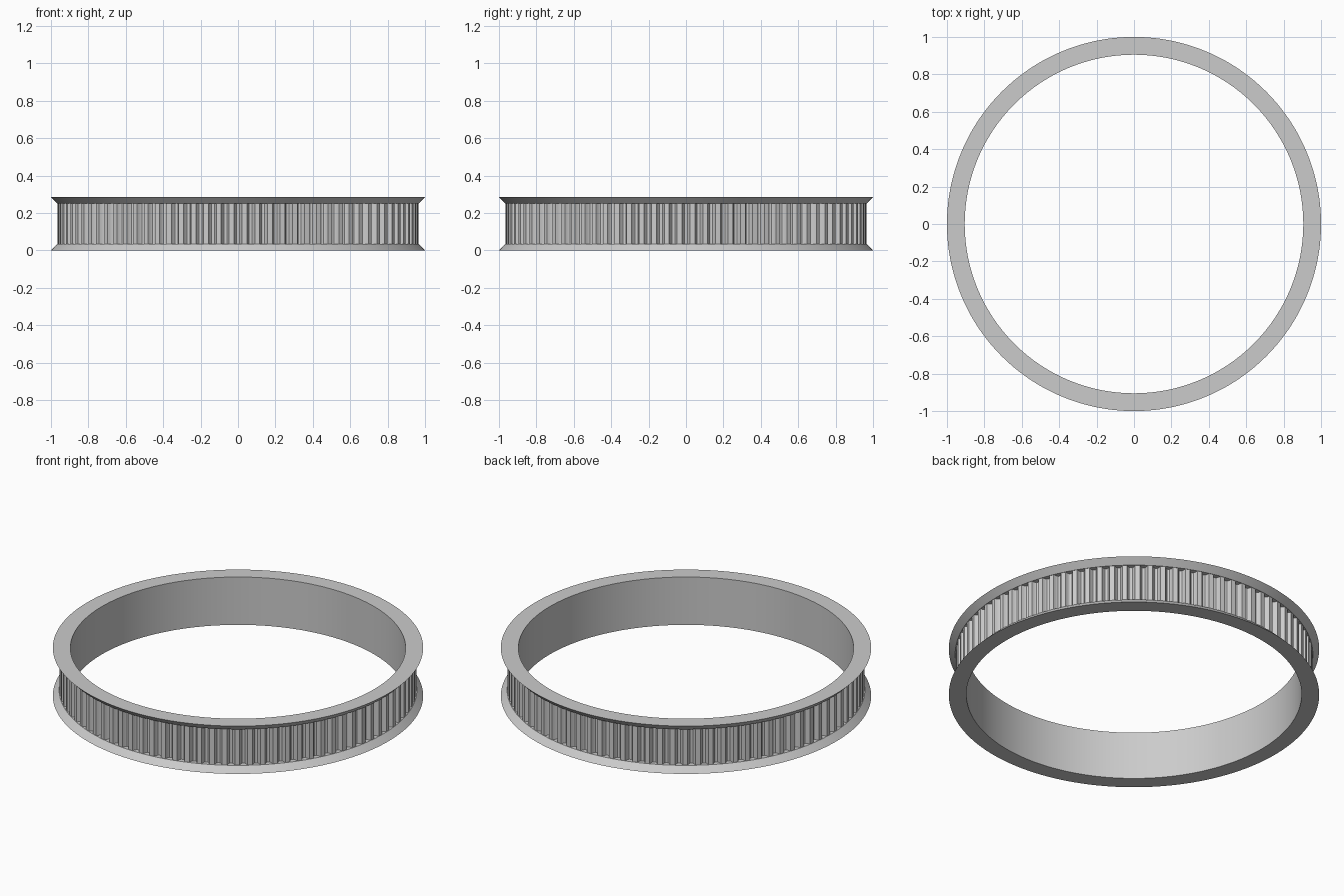
import bpy, bmesh, math

cube = bpy.data.objects.get("Cube")
if cube:
    bpy.data.objects.remove(cube, do_unlink=True)

TEETH = 88
HEIGHT = 0.285
LIP = 0.035
BORE_R, FLANGE_R, LIP_R, TIP_R = 0.905, 1.0, 0.966, 0.964

# One tooth pitch: (fraction of the pitch, depth of the rounded groove)
half = [(0.12, 0.025), (0.21, 0.018), (0.26, 0.008), (0.31, 0.0)]
groove = [(-f, d) for f, d in reversed(half)] + [(0, 0.027)] + half + [(0.5, 0.0)]
outline = [((i + f) * 2 * math.pi / TEETH, d)
           for i in range(TEETH) for f, d in groove]

bm = bmesh.new()


def ring(radius, z, cut=0):
    """Closed loop of vertices, optionally following the grooves."""
    return [bm.verts.new(((radius - cut * d) * math.cos(a),
                          (radius - cut * d) * math.sin(a), z))
            for a, d in outline]


# Cross-section: bore, lower flange, toothed band, upper flange
rings = [
    ring(BORE_R, 0),
    ring(FLANGE_R, 0),
    ring(LIP_R, LIP),
    ring(TIP_R, LIP, 1),
    ring(TIP_R, HEIGHT - LIP, 1),
    ring(LIP_R, HEIGHT - LIP),
    ring(FLANGE_R, HEIGHT),
    ring(BORE_R, HEIGHT),
]
n = len(outline)
for low, high in zip(rings, rings[1:] + rings[:1]):
    for i in range(n):
        j = (i + 1) % n
        bm.faces.new((low[i], low[j], high[j], high[i]))
bmesh.ops.recalc_face_normals(bm, faces=bm.faces)

mesh = bpy.data.meshes.new("toothed_ring")
bm.to_mesh(mesh)
bm.free()

# Plain grey
grey = bpy.data.materials.new("grey")
grey.use_nodes = True
colour = (0.6, 0.6, 0.6, 1)
grey.diffuse_color = colour
grey.node_tree.nodes["Principled BSDF"].inputs["Base Color"].default_value = colour
mesh.materials.append(grey)

obj = bpy.data.objects.new("toothed_ring", mesh)
bpy.context.collection.objects.link(obj)
bpy.ops.object.select_all(action='DESELECT')
obj.select_set(True)
bpy.context.view_layer.objects.active = obj
bpy.ops.object.shade_smooth_by_angle(angle=math.radians(25))
